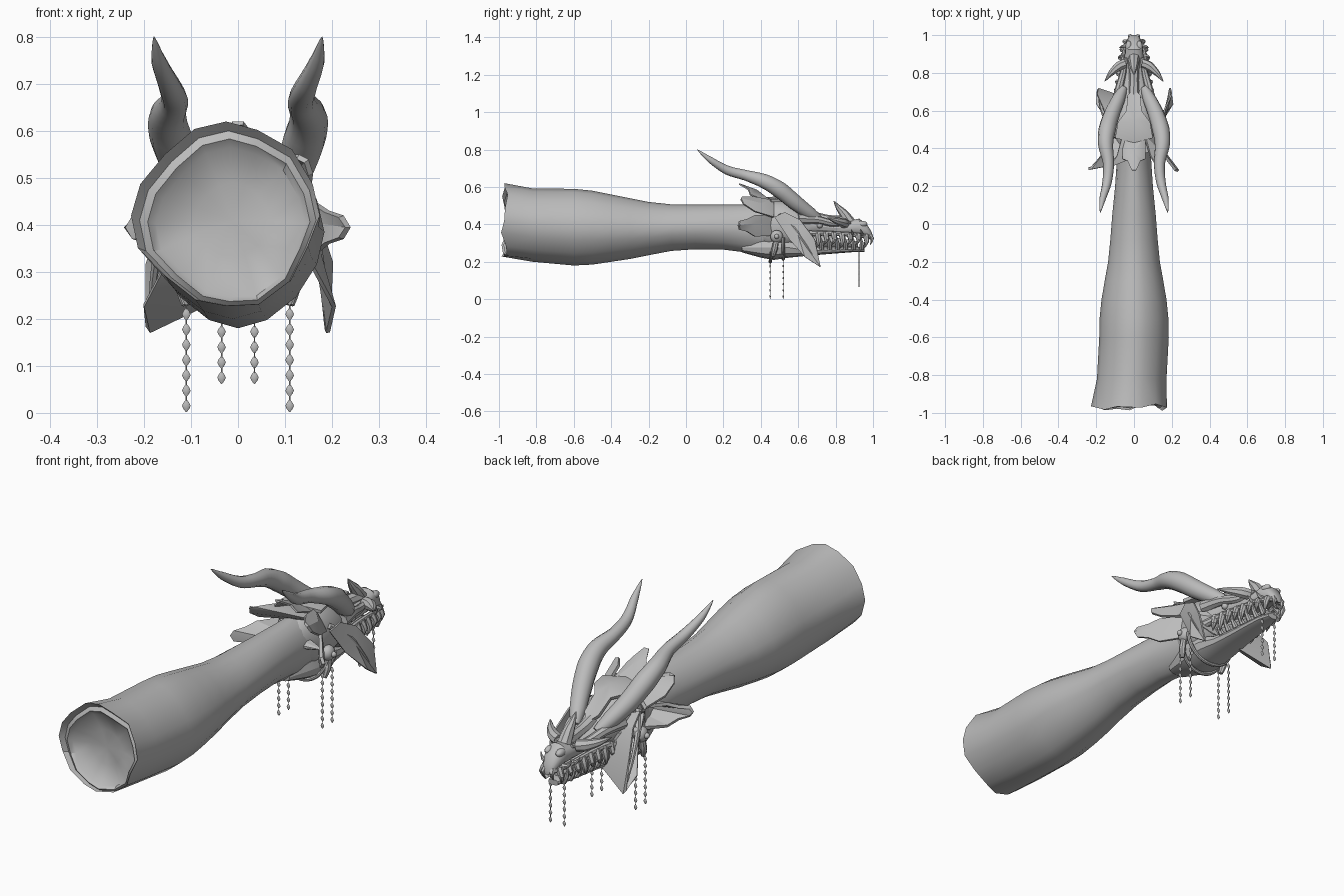
import bpy, bmesh, math, random
from mathutils import Vector
random.seed(11)

grey = bpy.data.materials.new("stone grey")
grey.diffuse_color = (0.5, 0.5, 0.5, 1)


def finish(name, bm, smooth=40):
    bmesh.ops.recalc_face_normals(bm, faces=bm.faces)
    me = bpy.data.meshes.new(name)
    bm.to_mesh(me)
    bm.free()
    me.materials.append(grey)
    ob = bpy.data.objects.new(name, me)
    bpy.context.collection.objects.link(ob)
    bpy.ops.object.select_all(action='DESELECT')
    ob.select_set(True)
    bpy.context.view_layer.objects.active = ob
    bpy.ops.object.shade_smooth_by_angle(angle=math.radians(smooth))
    return ob


def skin(bm, rings):
    """Join vertex rings with quads and close the ends with fans."""
    n = len(rings[0])
    for a, b in zip(rings, rings[1:]):
        for i in range(n):
            bm.faces.new((a[i], a[(i + 1) % n], b[(i + 1) % n], b[i]))
    for r in (rings[0], rings[-1]):
        c = bm.verts.new(sum((v.co for v in r), Vector()) / n)
        for i in range(n):
            bm.faces.new((r[i], r[(i + 1) % n], c))


def loft(name, sections, n=16, power=1.0, ragged=(), smooth=40):
    """Sections along y: (y, half width, bottom, top, x offset)."""
    bm = bmesh.new()
    jit = [random.uniform(-1, 1) for _ in range(n)]
    rings = []
    for k, (y, w, lo, hi, xo) in enumerate(sections):
        ring = []
        for i in range(n):
            a = 2 * math.pi * i / n
            c, s = math.cos(a), math.sin(a)
            j = jit[i] if k in ragged else 0
            r = 1 + 0.05 * j
            x = xo + r * w * math.copysign(abs(c) ** power, c)
            z = (lo + hi) / 2 + r * (hi - lo) / 2 * math.copysign(abs(s) ** power, s)
            ring.append(bm.verts.new((x, y + 0.02 * j, z)))
        rings.append(ring)
    skin(bm, rings)
    return finish(name, bm, smooth)


def add_tube(bm, pts, radii, n=8, steps=1, squash=1.0):
    """Tapered tube through points, smoothed with Catmull-Rom when steps > 1."""
    P = [Vector(p) for p in pts]
    path, rad = [], []
    for i in range(len(P) - 1):
        p0, p1, p2, p3 = P[max(i - 1, 0)], P[i], P[i + 1], P[min(i + 2, len(P) - 1)]
        for k in range(steps):
            t = k / steps
            path.append(0.5 * (2 * p1 + (p2 - p0) * t + (2 * p0 - 5 * p1 + 4 * p2 - p3) * t * t
                               + (3 * p1 - p0 - 3 * p2 + p3) * t ** 3))
            rad.append(radii[i] * (1 - t) + radii[i + 1] * t)
    path.append(P[-1])
    rad.append(radii[-1])
    rings = []
    ref = Vector((1, 0.0, 0.05))
    for i, p in enumerate(path):
        d = (path[min(i + 1, len(path) - 1)] - path[max(i - 1, 0)]).normalized()
        u = (ref - d * ref.dot(d)).normalized()
        v = d.cross(u)
        ref = u
        rings.append([bm.verts.new(p + rad[i] * (u * math.cos(2 * math.pi * k / n) * squash
                                                 + v * math.sin(2 * math.pi * k / n))) for k in range(n)])
    skin(bm, rings)


def tube(name, pts, radii, n=8, steps=4, squash=1.0):
    bm = bmesh.new()
    add_tube(bm, pts, radii, n, steps, squash)
    return finish(name, bm)


def fin(name, pts, ridge, thick=0.008):
    """Thin bent plate: outline points fanned from a raised ridge point."""
    bm = bmesh.new()
    vs = [bm.verts.new(p) for p in pts]
    c = bm.verts.new(ridge)
    for i in range(len(vs)):
        bm.faces.new((vs[i], vs[(i + 1) % len(vs)], c))
    bmesh.ops.recalc_face_normals(bm, faces=bm.faces)
    bmesh.ops.solidify(bm, geom=bm.faces[:], thickness=thick)
    return finish(name, bm, 25)


def ball(name, c, r, scale=(1, 1, 1)):
    bm = bmesh.new()
    bmesh.ops.create_uvsphere(bm, u_segments=14, v_segments=8, radius=r)
    for v in bm.verts:
        v.co = Vector([v.co[i] * scale[i] + c[i] for i in range(3)])
    return finish(name, bm)


def flip(pts, s):
    return [(p[0] * s, p[1], p[2]) for p in pts]


# Neck with a ragged flared cut end around a raised lip and a shallow cap
loft("neck", [(-0.925, 0.08, 0.33, 0.49, -0.012), (-0.945, 0.158, 0.24, 0.565, -0.015),
              (-0.96, 0.172, 0.23, 0.583, -0.018), (-0.95, 0.187, 0.22, 0.60, -0.02),
              (-0.97, 0.2, 0.22, 0.62, -0.025), (-0.82, 0.184, 0.20, 0.592, -0.012),
              (-0.6, 0.184, 0.18, 0.59, 0),
              (-0.5, 0.182, 0.185, 0.58, 0), (-0.4, 0.172, 0.20, 0.56, 0), (-0.3, 0.155, 0.215, 0.54, 0),
              (-0.2, 0.137, 0.235, 0.52, 0), (-0.08, 0.125, 0.258, 0.507, 0), (0.05, 0.115, 0.267, 0.505, 0),
              (0.2, 0.10, 0.265, 0.505, 0), (0.32, 0.092, 0.25, 0.505, 0), (0.45, 0.085, 0.23, 0.51, 0)],
     n=16, power=1.14, ragged=(1, 2, 3, 4))

# Skull, muzzle and lower jaw
loft("skull", [(0.36, 0.075, 0.30, 0.49, 0), (0.44, 0.105, 0.26, 0.53, 0), (0.52, 0.115, 0.26, 0.53, 0),
               (0.6, 0.11, 0.29, 0.50, 0), (0.67, 0.085, 0.33, 0.455, 0), (0.73, 0.07, 0.345, 0.43, 0),
               (0.8, 0.06, 0.345, 0.415, 0), (0.87, 0.05, 0.34, 0.42, 0), (0.925, 0.048, 0.338, 0.432, 0),
               (0.965, 0.04, 0.33, 0.405, 0), (0.99, 0.026, 0.32, 0.365, 0), (1.0, 0.012, 0.315, 0.335, 0)],
     n=14, power=0.9, smooth=30)
loft("lower_jaw", [(0.3, 0.05, 0.25, 0.30, 0), (0.4, 0.08, 0.222, 0.33, 0), (0.47, 0.095, 0.21, 0.34, 0),
                   (0.55, 0.09, 0.222, 0.33, 0), (0.63, 0.075, 0.23, 0.295, 0), (0.72, 0.062, 0.238, 0.285, 0),
                   (0.82, 0.052, 0.246, 0.282, 0), (0.9, 0.042, 0.252, 0.282, 0), (0.955, 0.025, 0.252, 0.278, 0)],
     n=12, power=0.8, smooth=30)
loft("tongue", [(0.6, 0.06, 0.27, 0.36, 0), (0.75, 0.045, 0.275, 0.34, 0), (0.92, 0.022, 0.275, 0.31, 0)], n=10)

# Crown plate, nose horn and rear crest
fin("crown_plate", [(0, 0.43, 0.545), (0.1, 0.455, 0.535), (0.085, 0.54, 0.535), (0.04, 0.6, 0.525),
                    (0.035, 0.68, 0.475), (0, 0.72, 0.445), (-0.035, 0.68, 0.475), (-0.04, 0.6, 0.525),
                    (-0.085, 0.54, 0.535), (-0.1, 0.455, 0.535)], (0, 0.55, 0.555), 0.015)
fin("rear_crest", [(0.012, 0.285, 0.62), (0.035, 0.335, 0.59), (0.06, 0.345, 0.56), (0.06, 0.47, 0.515),
                   (-0.06, 0.47, 0.515), (-0.06, 0.345, 0.56), (-0.035, 0.335, 0.59), (-0.012, 0.285, 0.62)],
    (0, 0.38, 0.585))
tube("nose_horn", [(0, 0.875, 0.41), (0, 0.845, 0.455), (0, 0.815, 0.49), (0, 0.79, 0.525)],
     [0.032, 0.025, 0.015, 0.001])
tube("muzzle_ridge", [(0, 0.68, 0.44), (0, 0.76, 0.425), (0, 0.86, 0.415)], [0.03, 0.025, 0.03])

for s, side in ((1, "right"), (-1, "left")):
    # Great horns
    tube("great_horn_" + side,
         flip([(0.055, 0.72, 0.42), (0.083, 0.66, 0.46), (0.118, 0.58, 0.52), (0.142, 0.5, 0.585),
               (0.15, 0.42, 0.63), (0.135, 0.32, 0.662), (0.143, 0.22, 0.69), (0.167, 0.13, 0.745),
               (0.179, 0.06, 0.80)], s),
         [0.02, 0.036, 0.043, 0.046, 0.04, 0.029, 0.025, 0.017, 0.001], n=10)
    # Brow ridge, brow spike, eye and nostril
    tube("brow_ridge_" + side, flip([(0.1, 0.6, 0.43), (0.083, 0.7, 0.425), (0.06, 0.79, 0.405),
                                     (0.04, 0.88, 0.41)], s), [0.03, 0.022, 0.018, 0.008])
    tube("brow_spike_" + side, flip([(0.045, 0.85, 0.405), (0.08, 0.835, 0.41), (0.12, 0.80, 0.42),
                                     (0.155, 0.755, 0.435)], s), [0.026, 0.026, 0.017, 0.001])
    ball("eye_" + side, (0.073 * s, 0.715, 0.395), 0.016)
    ball("nostril_" + side, (0.028 * s, 0.94, 0.402), 0.019, (0.9, 1.6, 0.9))
    tube("lip_" + side, flip([(0.1, 0.6, 0.34), (0.078, 0.7, 0.352), (0.064, 0.8, 0.35), (0.05, 0.92, 0.342),
                              (0.02, 0.985, 0.33)], s), [0.02, 0.014, 0.012, 0.012, 0.01])
    # Cheek plate with raised spine
    fin("cheek_plate_" + side,
        flip([(0.125, 0.475, 0.44), (0.14, 0.53, 0.465), (0.16, 0.61, 0.425), (0.195, 0.69, 0.32),
              (0.187, 0.72, 0.17), (0.2, 0.635, 0.225), (0.15, 0.555, 0.32)], s), (0.168, 0.6, 0.34))
    tube("cheek_spine_" + side, flip([(0.11, 0.5, 0.45), (0.16, 0.58, 0.38), (0.18, 0.65, 0.28),
                                      (0.187, 0.715, 0.175)], s), [0.014, 0.011, 0.008, 0.002], n=6)
    tube("cheek_root_" + side, flip([(0.06, 0.62, 0.37), (0.12, 0.58, 0.38), (0.155, 0.56, 0.39)], s),
         [0.04, 0.03, 0.015])
    # Side frill with rounded lobes
    fin("ear_fin_" + side,
        flip([(0.1, 0.46, 0.45), (0.165, 0.37, 0.45), (0.195, 0.33, 0.43), (0.225, 0.29, 0.42),
              (0.24, 0.285, 0.395), (0.225, 0.29, 0.37), (0.195, 0.33, 0.36), (0.165, 0.37, 0.335),
              (0.1, 0.46, 0.34)], s), (0.175, 0.37, 0.405), 0.014)
    fin("upper_frill_" + side,
        flip([(0.06, 0.47, 0.53), (0.09, 0.36, 0.55), (0.13, 0.30, 0.55), (0.15, 0.295, 0.54),
              (0.16, 0.31, 0.51), (0.155, 0.37, 0.47), (0.12, 0.47, 0.44)], s), (0.125, 0.4, 0.515), 0.012)
    # Ear stud and drop
    ball("ear_stud_" + side, (0.115 * s, 0.485, 0.335), 0.034, (0.8, 1, 1))
    ball("stud_gem_" + side, (0.142 * s, 0.485, 0.335), 0.013)
    tube("stud_drop_" + side, flip([(0.118, 0.485, 0.32), (0.118, 0.475, 0.27), (0.11, 0.465, 0.23)], s),
         [0.012, 0.016, 0.01])

    # Teeth: upper row points down, lower row points up between them
    bm = bmesh.new()
    for i in range(8):
        t = i / 7
        y = 0.66 + 0.3 * t
        x = 0.082 - 0.035 * t - 0.014 * max(0, t - 0.8) * 5
        ln = 0.06 + 0.02 * (i % 3 == 1)
        add_tube(bm, flip([(x, y, 0.36 - 0.02 * t), (x + 0.016, y + 0.006, 0.345 - ln * 0.45),
                           (x + 0.01, y - 0.008, 0.35 - ln)], s), [0.017, 0.013, 0.001], n=7, steps=2)
        if i < 7:
            x2, y2 = 0.064 - 0.03 * t, y + 0.022
            add_tube(bm, flip([(x2, y2, 0.27), (x2 + 0.018, y2, 0.30), (x2 + 0.018, y2 - 0.006, 0.338)], s),
                     [0.014, 0.01, 0.001], n=7, steps=2)
    add_tube(bm, flip([(0.016, 0.975, 0.345), (0.021, 0.995, 0.325), (0.022, 0.985, 0.29)], s),
             [0.014, 0.011, 0.001], n=6, steps=2)
    for y, x in ((0.89, 0.045), (0.94, 0.038)):
        add_tube(bm, flip([(x, y, 0.345), (x + 0.025, y, 0.35), (x + 0.04, y - 0.008, 0.375)], s),
                 [0.012, 0.008, 0.001], n=6, steps=2)
    finish("teeth_" + side, bm)

    # Bead chains
    for x, y, top, low in ((0.11, 0.45, 0.25, 0), (0.11, 0.52, 0.25, 0), (0.035, 0.925, 0.27, 0.06)):
        bm = bmesh.new()
        add_tube(bm, [(x * s, y, low + 0.01), (x * s, y, top)], [0.0015, 0.0015], n=5)
        z = low + 0.015
        while z < top:
            add_tube(bm, [(x * s, y, z + d) for d in (-0.013, -0.006, 0, 0.006, 0.013)],
                     [0.0005, 0.0025, 0.0035, 0.0025, 0.0005], n=8, squash=2.6)
            z += 0.0325
        finish("bead_chain_" + side, bm, 40)

# Straps under the jaw
for y, low in ((0.45, 0.2), (0.52, 0.215)):
    pts = [(0.122 * math.cos(a), y + 0.03 * (1 - math.sin(a)) * (y < 0.5), 0.33 - (0.33 - low) * math.sin(a))
           for a in [math.pi * k / 12 for k in range(13)]]
    tube("jaw_strap", pts, [0.009] * 13, n=8, steps=2)
